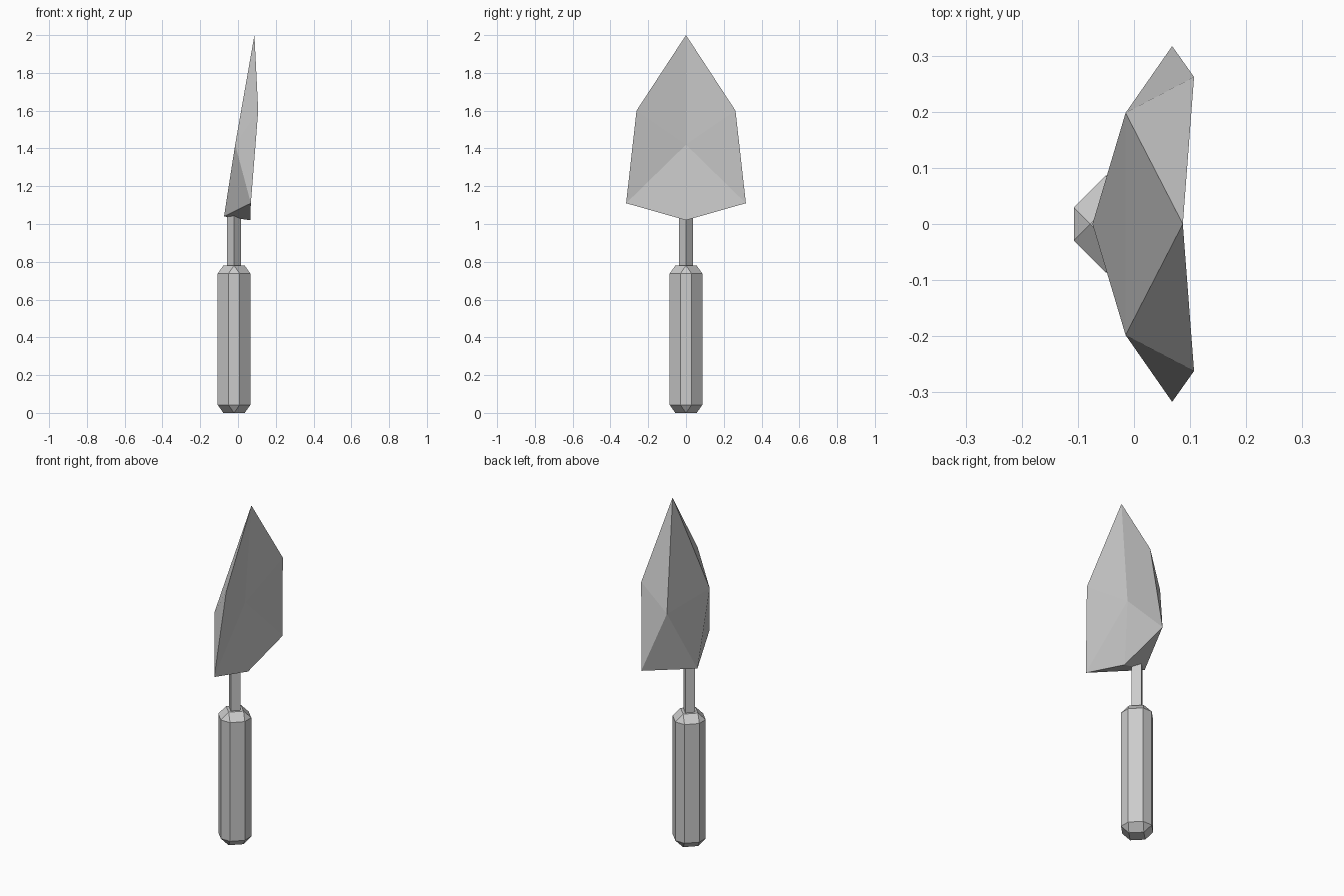
import bpy, bmesh, math

cube = bpy.data.objects.get("Cube")
if cube:
    bpy.data.objects.remove(cube, do_unlink=True)

grey = bpy.data.materials.new("plain_grey")
grey.use_nodes = True
colour = (0.6, 0.6, 0.6, 1)
grey.diffuse_color = colour
grey.node_tree.nodes["Principled BSDF"].inputs["Base Color"].default_value = colour

AXIS_X = -0.021  # handle and shank axis


def add_object(name, mesh):
    obj = bpy.data.objects.new(name, mesh)
    bpy.context.collection.objects.link(obj)
    mesh.materials.append(grey)
    return obj


def square_bar(name, width, bottom, top, bevel=0):
    """Square bar standing on edge, with optional chamfered edges."""
    bm = bmesh.new()
    bmesh.ops.create_cube(bm, size=1)
    bmesh.ops.scale(bm, vec=(width, width, top - bottom), verts=bm.verts)
    if bevel:
        bmesh.ops.bevel(bm, geom=bm.edges[:], offset=bevel, segments=1,
                        affect='EDGES', profile=0.5)
    mesh = bpy.data.meshes.new(name)
    bm.to_mesh(mesh)
    bm.free()
    obj = add_object(name, mesh)
    obj.location = (AXIS_X, 0, (bottom + top) / 2)
    obj.rotation_euler.z = math.radians(45)
    return obj


# Handle and shank
square_bar("handle", 0.164, 0, 0.78, bevel=0.042)
square_bar("shank", 0.052, 0.75, 1.07)

# Blade: points on the centre line, and points mirrored to both sides
centre = {"tip": (0.087, 0, 2.0), "dish": (0.045, 0, 1.42),
          "lip": (0.065, 0, 1.02), "heel": (-0.074, 0, 1.04)}
side = {"shoulder": (0.107, 0.262, 1.6), "corner": (0.068, 0.317, 1.11),
        "back": (-0.015, 0.198, 1.42)}
half_faces = ["tip shoulder dish", "shoulder corner dish", "corner lip dish",
              "tip back shoulder", "shoulder back corner",
              "corner back heel", "corner heel lip"]

bm = bmesh.new()
mid = {name: bm.verts.new(p) for name, p in centre.items()}
halves = []
for sign in (1, -1):
    points = dict(mid)
    for name, (x, y, z) in side.items():
        points[name] = bm.verts.new((x, sign * y, z))
    for face in half_faces:
        bm.faces.new([points[n] for n in face.split()])
    halves.append(points)
for end in ("tip", "heel"):
    bm.faces.new((mid[end], halves[0]["back"], halves[1]["back"]))
bmesh.ops.recalc_face_normals(bm, faces=bm.faces)
blade_mesh = bpy.data.meshes.new("blade")
bm.to_mesh(blade_mesh)
bm.free()
add_object("blade", blade_mesh)
